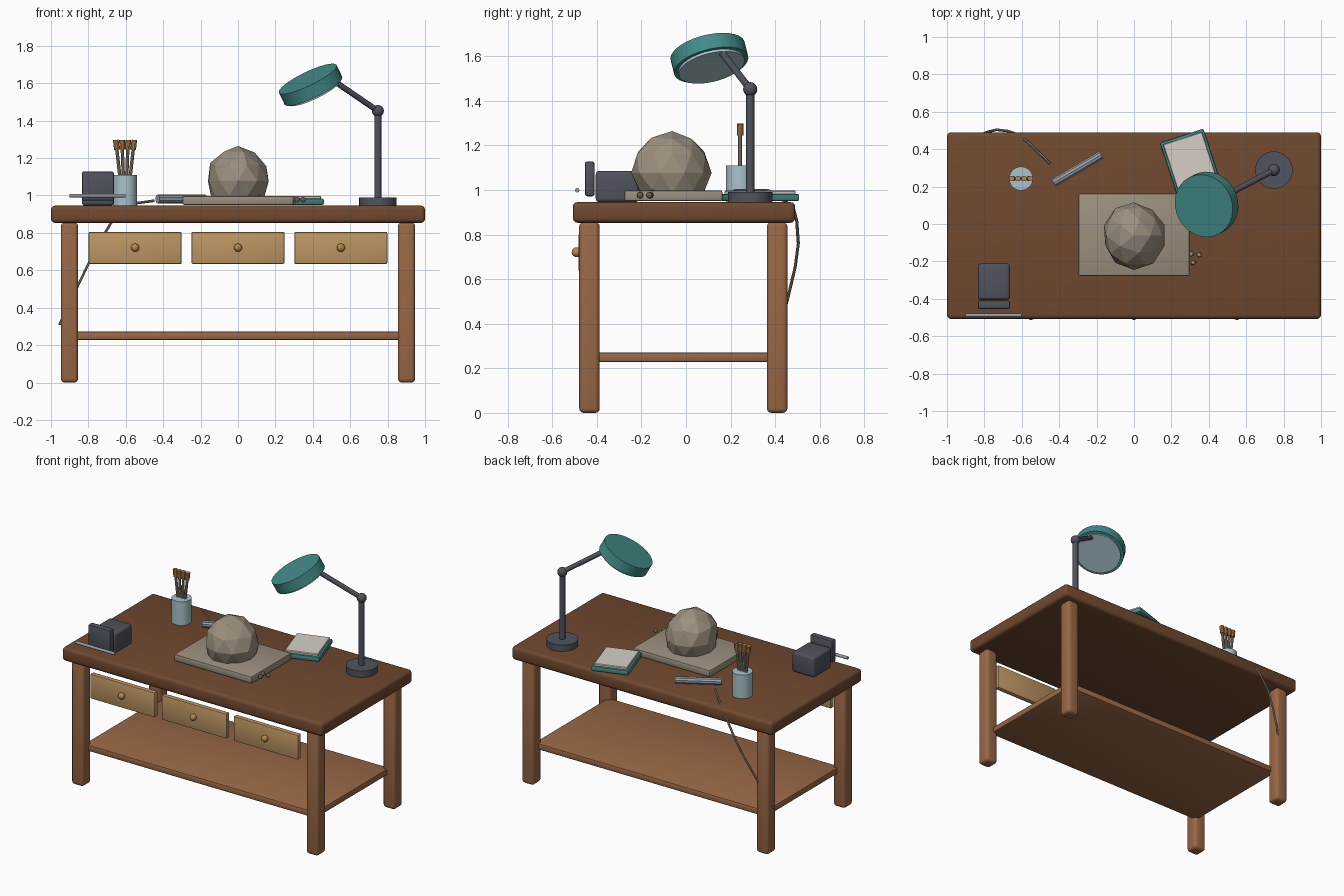
import bpy, bmesh, math, random
from mathutils import Vector, Matrix

if "Cube" in bpy.data.objects:
    bpy.data.objects.remove(bpy.data.objects["Cube"])

random.seed(4)


def material(name, r, g, b):
    lin = [((c / 255 + 0.055) / 1.055) ** 2.4 for c in (r, g, b)]
    m = bpy.data.materials.new(name)
    m.diffuse_color = (*lin, 1)
    m.use_nodes = True
    m.node_tree.nodes["Principled BSDF"].inputs["Base Color"].default_value = m.diffuse_color
    return m


DARK_WOOD = material("dark wood", 112, 73, 47)
WOOD = material("mid wood", 153, 104, 70)
PALE_WOOD = material("pale wood", 190, 150, 100)
BRASS = material("brass", 184, 136, 78)
STONE = material("stone", 155, 144, 127)
IRON = material("dark iron", 80, 83, 93)
STEEL = material("steel", 150, 160, 170)
TEAL = material("teal", 66, 140, 137)
PALE_BLUE = material("pale blue", 168, 196, 204)
PAPER = material("paper", 214, 207, 197)


def finish(name, bm, mat, smooth=True):
    mesh = bpy.data.meshes.new(name)
    bm.to_mesh(mesh)
    bm.free()
    obj = bpy.data.objects.new(name, mesh)
    bpy.context.collection.objects.link(obj)
    mesh.materials.append(mat)
    if smooth:
        bpy.ops.object.select_all(action='DESELECT')
        obj.select_set(True)
        bpy.context.view_layer.objects.active = obj
        bpy.ops.object.shade_smooth_by_angle(angle=math.radians(32))
    return obj


def box(name, lo, hi, mat, bevel=0.0, segments=2, turn=0.0):
    """Bevelled box between two corners, turned about its own vertical axis."""
    lo, hi = Vector(lo), Vector(hi)
    bm = bmesh.new()
    bmesh.ops.create_cube(bm, size=1)
    bmesh.ops.scale(bm, vec=hi - lo, verts=bm.verts)
    if bevel:
        bmesh.ops.bevel(bm, geom=bm.edges[:], offset=bevel, segments=segments,
                        profile=0.5, affect='EDGES')
    bm.transform(Matrix.Translation((lo + hi) / 2) @ Matrix.Rotation(turn, 4, 'Z'))
    return finish(name, bm, mat)


def rod(name, a, b, r, mat, sides=12, r2=None):
    """Cylinder or cone from point a to point b."""
    a, b = Vector(a), Vector(b)
    bm = bmesh.new()
    bmesh.ops.create_cone(bm, cap_ends=True, segments=sides, radius1=r,
                          radius2=r if r2 is None else r2, depth=(b - a).length)
    rot = (b - a).to_track_quat('Z', 'Y').to_matrix().to_4x4()
    bm.transform(Matrix.Translation((a + b) / 2) @ rot)
    return finish(name, bm, mat)


def ball(name, c, r, mat, sides=16):
    bm = bmesh.new()
    bmesh.ops.create_uvsphere(bm, u_segments=sides, v_segments=sides // 2, radius=r)
    bm.transform(Matrix.Translation(c))
    return finish(name, bm, mat)


# Table
box("table_top", (-1, -0.508, 0.853), (1, 0.49, 0.946), DARK_WOOD, 0.022, 3)
for x in (-0.901, 0.901):
    for y in (-0.433, 0.409):
        box("leg", (x - 0.046, y - 0.046, 0), (x + 0.046, y + 0.046, 0.856),
            WOOD, 0.02, 3)
box("shelf", (-0.89, -0.42, 0.228), (0.89, 0.395, 0.272), WOOD, 0.01)

# Drawer fronts with knobs
for x in (-0.55, 0, 0.55):
    box("drawer_front", (x - 0.248, -0.482, 0.634), (x + 0.248, -0.448, 0.805),
        PALE_WOOD, 0.006)
    ball("drawer_knob", (x, -0.491, 0.721), 0.022, BRASS)

# Desk lamp
joint = (0.748, 0.288, 1.452)
rod("lamp_base", (0.748, 0.288, 0.944), (0.748, 0.288, 0.99), 0.1, IRON, 32)
rod("lamp_post", (0.748, 0.288, 0.98), joint, 0.019, IRON)
ball("lamp_joint", joint, 0.032, IRON)
rod("lamp_arm", joint, (0.48, 0.147, 1.635), 0.016, IRON)
tilt = math.radians(28.4)
axis = Vector((-0.89 * math.sin(tilt), -0.46 * math.sin(tilt), math.cos(tilt)))
head = Vector((0.388, 0.105, 1.592))
rod("lamp_shade", head - axis * 0.036, head + axis * 0.036, 0.171, TEAL, 32)
rod("lamp_lens", head - axis * 0.048, head - axis * 0.03, 0.152, PALE_BLUE, 32)

# Carving board, rough stone block and chips
box("carving_board", (-0.297, -0.277, 0.95), (0.297, 0.163, 0.998), STONE, 0.008)
bm = bmesh.new()
bmesh.ops.create_icosphere(bm, subdivisions=2, radius=1)
for v in bm.verts:
    is_peak = v.co.z > 0.98
    v.co *= 1.03 if is_peak else random.uniform(0.93, 1.03)
    v.co = Vector((v.co.x * 0.172, v.co.y * 0.181, v.co.z * 0.182))
    v.co += Vector((0, -0.062, 1.077))
    v.co.z = max(v.co.z, 0.985)
finish("stone_block", bm, STONE, smooth=False)
for x, y in ((0.305, -0.16), (0.348, -0.165), (0.316, -0.206)):
    ball("stone_chip", (x, y, 0.977), 0.015, STONE, 8)

# Sketchbook
turn = math.radians(18)
box("book_cover", (0.178, 0.187, 0.95), (0.422, 0.479, 0.983), TEAL, 0.008, 2, turn)
box("book_pages", (0.19, 0.2, 0.97), (0.41, 0.466, 0.998), PAPER, 0.004, 1, turn)

# Brush cup
cup = (-0.604, 0.243)
rod("cup", (*cup, 0.945), (*cup, 1.11), 0.064, PALE_BLUE, 24)
for i in range(4):
    k = i - 1.5
    foot = Vector((cup[0] + k * 0.014, cup[1], 1.04))
    tip = Vector((cup[0] + k * 0.033, cup[1], 1.297))
    neck = foot.lerp(tip, 0.8)
    rod("brush_handle", foot, neck, 0.009, STONE, 8)
    rod("brush_tip", neck, tip, 0.015, BRASS, 10)

# Bench vise
box("vise_body", (-0.835, -0.405, 0.946), (-0.663, -0.212, 1.086), IRON, 0.016, 3)
box("vise_jaw", (-0.835, -0.454, 0.972), (-0.663, -0.41, 1.128), IRON, 0.01)
rod("vise_handle", (-0.902, -0.488, 0.999), (-0.602, -0.488, 0.999), 0.01, STEEL)

# Rotary tool and its cable, hanging over the back edge
rod("tool_body", (-0.43, 0.22, 0.981), (-0.175, 0.37, 0.981), 0.023, STEEL, 10)
path = [(-0.45, 0.325, 0.972), (-0.57, 0.44, 0.955), (-0.64, 0.485, 0.91),
        (-0.675, 0.497, 0.86), (-0.735, 0.504, 0.76), (-0.79, 0.49, 0.655),
        (-0.855, 0.458, 0.52), (-0.955, 0.4, 0.31)]
for a, b in zip(path, path[1:]):
    rod("cable", a, b, 0.007, STONE, 8)
